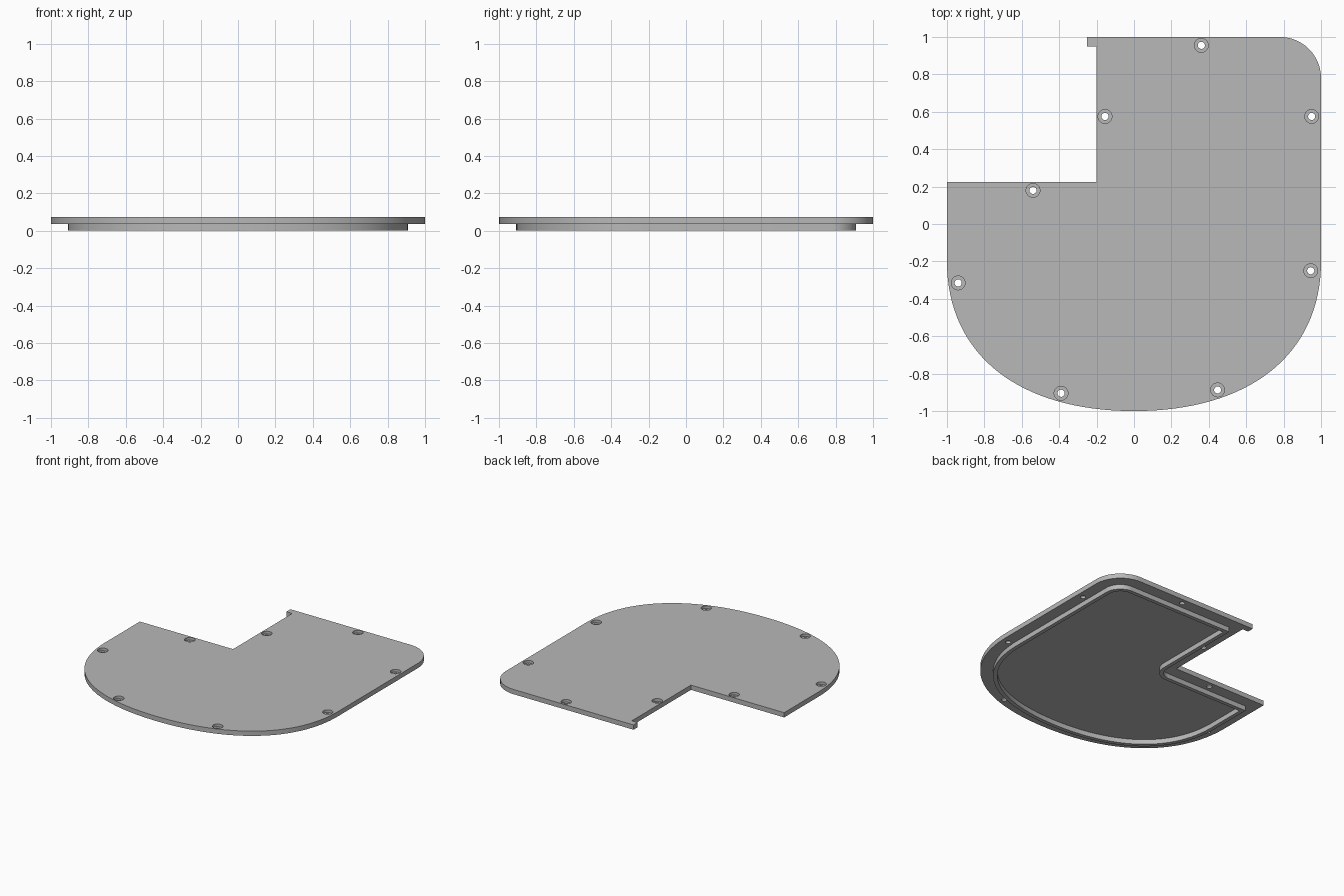
import bpy, bmesh, math
from mathutils import Vector

cube = bpy.data.objects.get("Cube")
if cube:
    bpy.data.objects.remove(cube, do_unlink=True)

Z_UNDER, Z_TOP = 0.037, 0.074        # underside and top of the plate
NOTCH_X, NOTCH_Y = -0.2, 0.225       # inner corner of the cut-out
CORNER_R = 0.22                      # rounded back corner
CURVE_Y, BULGE = -0.2, 0.62          # start and fullness of the front curve

grey = bpy.data.materials.new("plain grey")
grey.use_nodes = True
grey.diffuse_color = (0.48, 0.48, 0.48, 1)
grey.node_tree.nodes["Principled BSDF"].inputs["Base Color"].default_value = (0.48, 0.48, 0.48, 1)


def make_object(name, bm):
    bmesh.ops.recalc_face_normals(bm, faces=bm.faces[:])
    mesh = bpy.data.meshes.new(name)
    bm.to_mesh(mesh)
    bm.free()
    mesh.materials.append(grey)
    obj = bpy.data.objects.new(name, mesh)
    bpy.context.collection.objects.link(obj)
    return obj


def arc(cx, cy, r, a0, a1, n):
    return [(cx + r * math.cos(math.radians(a0 + (a1 - a0) * i / n)),
             cy + r * math.sin(math.radians(a0 + (a1 - a0) * i / n))) for i in range(n + 1)]


def front_curve(d, n=32):
    """Right half of the front edge, from the middle to the side, inset by d."""
    h = 1 + CURVE_Y
    p = [Vector(q) for q in ((0, -1), (BULGE, -1), (1, CURVE_Y - BULGE * h), (1, CURVE_Y))]
    pts = []
    for i in range(n + 1):
        t = i / n
        s = 1 - t
        pos = s**3 * p[0] + 3 * s * s * t * p[1] + 3 * s * t * t * p[2] + t**3 * p[3]
        tan = (s * s * (p[1] - p[0]) + 2 * s * t * (p[2] - p[1]) + t * t * (p[3] - p[2])).normalized()
        pts.append((pos.x - tan.y * d, pos.y + tan.x * d))
    return pts


def outline(d, tab=False):
    """Counter-clockwise outline of the plate, inset by d."""
    half = front_curve(d)
    pts = [(-x, y) for x, y in reversed(half[1:])] + half
    pts += arc(1 - CORNER_R, 1 - CORNER_R, CORNER_R - d, 0, 90, 20)
    if tab:
        pts += [(-0.25, 1), (-0.25, 0.95), (NOTCH_X, 0.95)]
    else:
        pts.append((NOTCH_X + d, 1 - d))
    if d:
        pts += arc(NOTCH_X, NOTCH_Y, d, 0, -90, 8)
    else:
        pts.append((NOTCH_X, NOTCH_Y))
    pts.append((-1 + d, NOTCH_Y - d))
    return pts


def extrude_up(bm, faces, height):
    new = bmesh.ops.extrude_face_region(bm, geom=faces)["geom"]
    bmesh.ops.translate(bm, vec=(0, 0, height),
                        verts=[v for v in new if isinstance(v, bmesh.types.BMVert)])


# Cover plate with the small corner tab
bm = bmesh.new()
face = bm.faces.new([bm.verts.new((x, y, Z_UNDER)) for x, y in outline(0, True)])
extrude_up(bm, [face], Z_TOP - Z_UNDER)
plate = make_object("cover_plate", bm)

# Stepped cutters for the counterbored screw holes
HOLES = [(0.36, 0.955), (-0.155, 0.575), (0.95, 0.575), (-0.54, 0.18),
         (-0.94, -0.315), (0.945, -0.25), (-0.39, -0.905), (0.447, -0.887)]
STEPS = [(0.019, 0.02), (0.019, 0.053), (0.037, 0.053), (0.037, 0.1)]
SIDES = 32
bm = bmesh.new()
for hx, hy in HOLES:
    rings = [[bm.verts.new((x, y, z)) for x, y in arc(hx, hy, r, 0, 360, SIDES)[:-1]]
             for r, z in STEPS]
    for low, high in zip(rings, rings[1:]):
        for i in range(SIDES):
            j = (i + 1) % SIDES
            bm.faces.new((low[i], low[j], high[j], high[i]))
    bm.faces.new(rings[0][::-1])
    bm.faces.new(rings[-1])
cutter = make_object("screw_hole_cutter", bm)
cutter.hide_render = True

mod = plate.modifiers.new("screw_holes", "BOOLEAN")
mod.operation = "DIFFERENCE"
mod.solver = "EXACT"
mod.object = cutter
bpy.context.view_layer.objects.active = plate
bpy.ops.object.modifier_apply(modifier=mod.name)
bpy.data.objects.remove(cutter, do_unlink=True)

# Locating ridge on the underside, following the outline
bm = bmesh.new()
outer, inner = [[bm.verts.new((x, y, 0)) for x, y in outline(d)] for d in (0.09, 0.12)]
count = len(outer)
faces = [bm.faces.new((outer[i], outer[(i + 1) % count], inner[(i + 1) % count], inner[i]))
         for i in range(count)]
extrude_up(bm, faces, Z_UNDER + 0.002)
ridge = make_object("underside_ridge", bm)

# Smooth curved walls, crisp edges
bpy.ops.object.select_all(action="DESELECT")
for obj in (plate, ridge):
    obj.select_set(True)
bpy.context.view_layer.objects.active = plate
bpy.ops.object.shade_smooth_by_angle(angle=math.radians(30))
